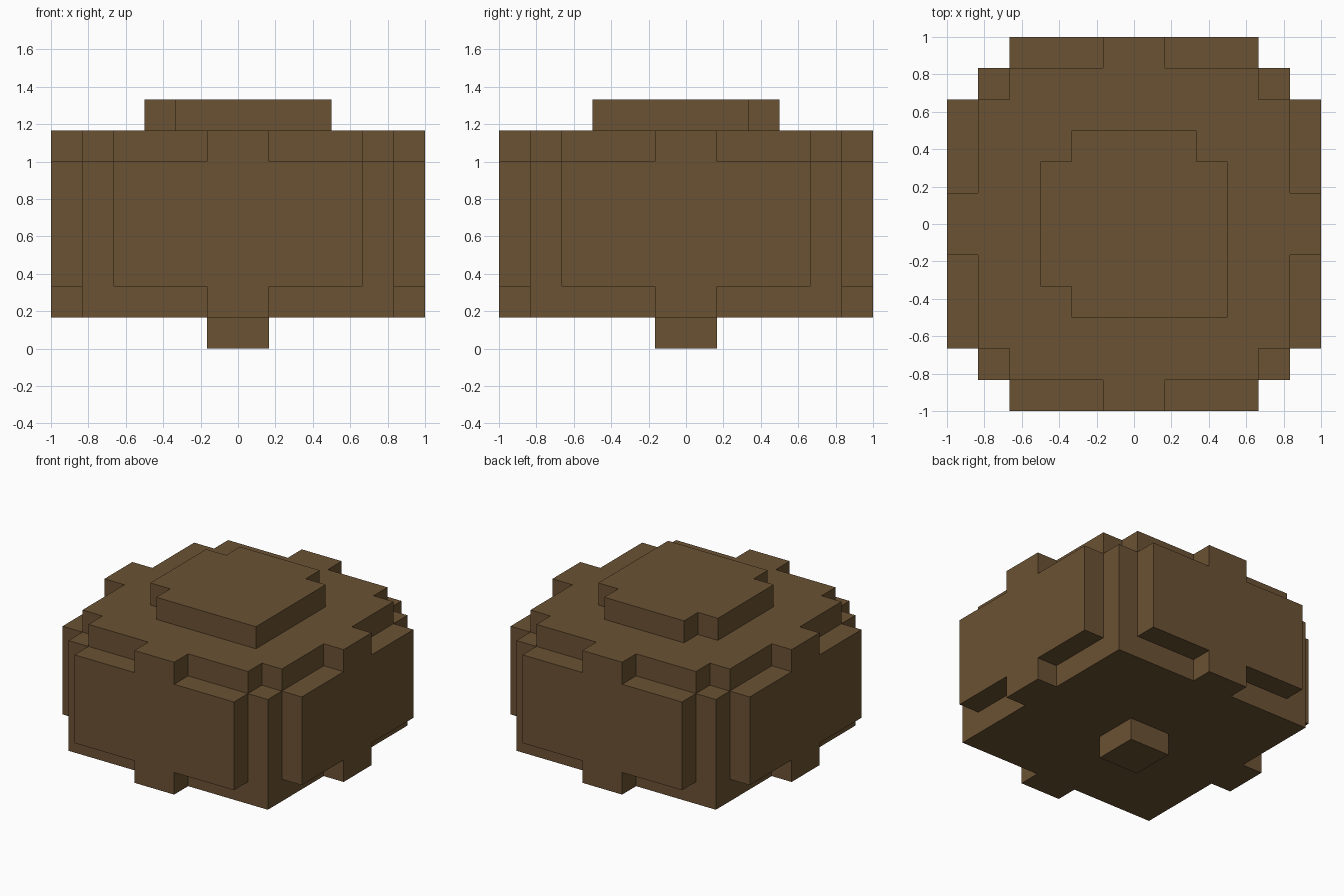
import bpy
import bmesh

UNIT = 1 / 6  # size of one block; all boxes below are in blocks

cube = bpy.data.objects.get("Cube")
if cube:
    bpy.data.objects.remove(cube, do_unlink=True)

brown = bpy.data.materials.new("bark_brown")
brown.use_nodes = True
colour = (0.147, 0.084, 0.033, 1)
brown.diffuse_color = colour
shader = brown.node_tree.nodes["Principled BSDF"]
shader.inputs["Base Color"].default_value = colour
shader.inputs["Roughness"].default_value = 0.9


def box(x0, x1, y0, y1, z0, z1):
    """Set of unit blocks filling a box."""
    return {(x, y, z) for x in range(x0, x1) for y in range(y0, y1) for z in range(z0, z1)}


def quarter_turn(cells):
    return {(-y - 1, x, z) for x, y, z in cells}


parts = {}

# Body: square block whose top layer has its four corners cut away
parts["body"] = box(-5, 5, -5, 5, 1, 6) | box(-5, 5, -4, 4, 6, 7) | box(-4, 4, -5, 5, 6, 7)

# Raised panel with a taller central rib, repeated on all four sides
panel = box(-4, 4, -6, -5, 2, 6) | box(-1, 1, -6, -5, 1, 7)
for side in ("front", "left", "back", "right"):
    parts[side + "_panel"] = panel
    panel = quarter_turn(panel)

# Cap on top: three corners notched, the front left one kept
parts["cap"] = box(-3, 3, -2, 2, 7, 8) | box(-2, 2, -3, 3, 7, 8) | box(2, 3, -3, -2, 7, 8)

# Small foot underneath
parts["foot"] = box(-1, 1, -1, 1, 0, 1)

solid = set().union(*parts.values())


def build_part(name, cells):
    """Skin the exposed sides of the blocks and merge flat areas."""
    bm = bmesh.new()
    for cell in cells:
        for axis in range(3):
            for step in (0, 1):
                neighbour = list(cell)
                neighbour[axis] += 2 * step - 1
                if tuple(neighbour) in solid:
                    continue
                u, v = (axis + 1) % 3, (axis + 2) % 3
                corners = []
                for du, dv in ((0, 0), (1, 0), (1, 1), (0, 1)):
                    p = list(cell)
                    p[axis] += step
                    p[u] += du
                    p[v] += dv
                    corners.append(bm.verts.new([c * UNIT for c in p]))
                bm.faces.new(corners if step else corners[::-1])
    bmesh.ops.remove_doubles(bm, verts=bm.verts, dist=UNIT / 100)
    bmesh.ops.dissolve_limit(bm, angle_limit=0.01, verts=bm.verts, edges=bm.edges)
    mesh = bpy.data.meshes.new(name)
    bm.to_mesh(mesh)
    bm.free()
    mesh.materials.append(brown)
    bpy.context.collection.objects.link(bpy.data.objects.new(name, mesh))


for part_name, part_cells in parts.items():
    build_part(part_name, part_cells)
